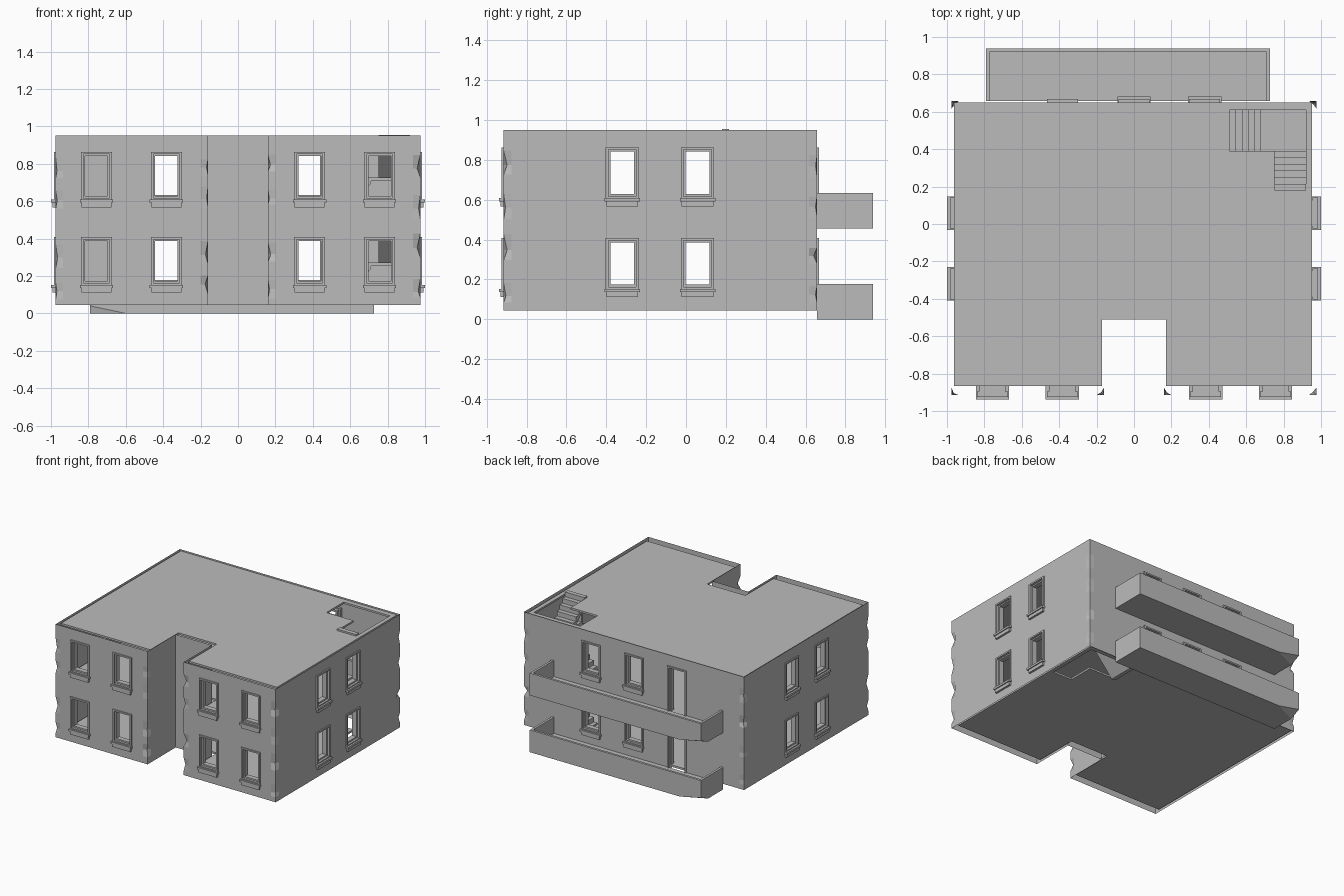
import bpy, bmesh, random
from mathutils import Vector, Matrix

random.seed(4)
if "Cube" in bpy.data.objects:
    bpy.data.objects.remove(bpy.data.objects["Cube"])

grey = bpy.data.materials.new("plain_grey")
grey.use_nodes = True
COLOUR = (0.5, 0.5, 0.5, 1)
grey.diffuse_color = COLOUR
grey.node_tree.nodes["Principled BSDF"].inputs["Base Color"].default_value = COLOUR

BASE, TOP, STOREY = 0.045, 0.95, 0.455
FLOORS = (BASE, BASE + STOREY)
EDGE = 0.04  # width of the worn corner strips


def finish(name, bm, recalc=True):
    if recalc:
        bmesh.ops.recalc_face_normals(bm, faces=bm.faces)
    mesh = bpy.data.meshes.new(name)
    bm.to_mesh(mesh)
    bm.free()
    mesh.materials.append(grey)
    ob = bpy.data.objects.new(name, mesh)
    bpy.context.collection.objects.link(ob)
    return ob


def box(bm, lo, hi, frame=Matrix()):
    lo, hi = Vector(lo), Vector(hi)
    m = frame @ Matrix.Translation((lo + hi) / 2) @ Matrix.Diagonal((*(hi - lo), 1))
    return bmesh.ops.create_cube(bm, size=1, matrix=m)["verts"]


def ring(bm, half, inner, z0, z1, iz0, iz1, n0, n1, frame):
    """Rectangular surround: two jambs, a head and a bottom rail."""
    for s in (-1, 1):
        a, b = sorted((s * half, s * inner))
        box(bm, (a, n0, z0), (b, n1, z1), frame)
    box(bm, (-inner, n0, iz1), (inner, n1, z1), frame)
    if iz0 > z0:
        box(bm, (-inner, n0, z0), (inner, n1, iz0), frame)


# Wall outline, counter-clockwise, with the entrance recess in the front
OUTLINE = [Vector((x, y, 0)) for x, y in (
    (-0.975, -0.915), (-0.16, -0.915), (-0.16, -0.56), (0.16, -0.56),
    (0.16, -0.915), (0.975, -0.915), (0.975, 0.658), (-0.975, 0.658))]
FRONT = [-0.757, -0.383, 0.383, 0.757]
SIDE = [-0.32, 0.058]
# Opening positions along each wall: (coordinate, is_door)
OPENINGS = {
    0: [(x, False) for x in FRONT[:2]], 4: [(x, False) for x in FRONT[2:]],
    5: [(y, False) for y in SIDE], 7: [(y, False) for y in SIDE],
    6: [(-0.383, True), (0.0, False), (0.378, False)]}
HOLE_HALF = 0.07

walls, trims, sills = bmesh.new(), bmesh.new(), bmesh.new()
count = len(OUTLINE)


def quad(points):
    walls.faces.new([walls.verts.new(p) for p in points])


for i, c in enumerate(OUTLINE):
    nxt, prev = OUTLINE[(i + 1) % count], OUTLINE[i - 1]
    d, din = (nxt - c).normalized(), (c - prev).normalized()
    out = Vector((d.y, -d.x, 0))
    length = (nxt - c).length

    # Flat wall panel, split in a grid that leaves the openings out
    holes = []
    for pos, door in OPENINGS.get(i, []):
        along = (pos - c.x) * d.x if abs(d.x) > 0.5 else (pos - c.y) * d.y
        for f in FLOORS:
            holes.append((along, f + (0.0 if door else 0.57), f, door))
    cells = [(u, f + (0.0 if door else 0.115), f + 0.355) for u, _, f, door in holes]
    us = sorted({EDGE, length - EDGE, *(u + s * HOLE_HALF for u, _, _ in cells for s in (-1, 1))})
    zs = sorted({BASE, TOP, *(z for cell in cells for z in cell[1:])})
    for u0, u1 in zip(us, us[1:]):
        for z0, z1 in zip(zs, zs[1:]):
            um, zm = (u0 + u1) / 2, (z0 + z1) / 2
            if any(abs(um - u) < HOLE_HALF and a < zm < b for u, a, b in cells):
                continue
            quad([c + d * u + Vector((0, 0, z))
                  for u, z in ((u0, z0), (u1, z0), (u1, z1), (u0, z1))])

    # Worn corner strip: chips pull the arris inwards on outer corners
    convex = din.cross(d).z > 0
    rows = [(BASE, 0)]
    for f in FLOORS:
        for h in (0.09, 0.28):
            mid = f + h + random.uniform(-0.03, 0.03)
            chip = random.uniform(0.006, 0.018) if convex else 0
            rows += [(mid - random.uniform(0.03, 0.06), 0), (mid, chip),
                     (mid + random.uniform(0.04, 0.08), 0)]
    rows.append((TOP, 0))
    for (z0, k0), (z1, k1) in zip(rows, rows[1:]):
        lo, hi = Vector((0, 0, z0)), Vector((0, 0, z1))
        m0, m1 = c + (d - din) * k0 + lo, c + (d - din) * k1 + hi
        a, b = c - din * EDGE, c + d * EDGE
        quad([a + lo, m0, m1, a + hi])
        quad([m0, b + lo, b + hi, m1])

    # Window and door surrounds, in a frame of (along, outward, up)
    for u, _, f, door in holes:
        o = c + d * u + Vector((0, 0, f))
        frame = Matrix(((d.x, out.x, 0, o.x), (d.y, out.y, 0, o.y),
                        (0, 0, 1, o.z), (0, 0, 0, 1)))
        low = 0.0 if door else 0.105
        ring(trims, 0.083, 0.07, low, 0.363, low and low + 0.012, 0.351, -0.02, 0.01, frame)
        ring(trims, 0.071, 0.06, low, 0.355, low and low + 0.024, 0.341, -0.048, -0.008, frame)
        if not door:
            box(sills, (-0.089, -0.048, 0.092), (0.089, 0.024, 0.108), frame)
            box(sills, (-0.08, -0.01, 0.066), (0.08, 0.016, 0.092), frame)

bmesh.ops.remove_doubles(walls, verts=walls.verts, dist=0.0001)
finish("outer_walls", walls, recalc=False)
finish("window_frames", trims)
finish("window_sills", sills)

# Ground floor, upper floor and roof slabs, each with the stairwell left open
SLAB = [(-0.963, -0.866), (-0.17, -0.866), (-0.17, -0.51), (0.17, -0.51),
        (0.17, -0.866), (0.953, -0.866), (0.953, 0.65), (-0.963, 0.65)]
WELL = [(0.51, 0.39), (0.75, 0.39), (0.75, 0.18), (0.92, 0.18), (0.92, 0.61), (0.51, 0.61)]


def slab(name, top):
    bm = bmesh.new()
    for loop in (SLAB, WELL):
        vs = [bm.verts.new((x, y, top - 0.0075)) for x, y in loop]
        for a, b in zip(vs, vs[1:] + vs[:1]):
            bm.edges.new((a, b))
    bmesh.ops.triangle_fill(bm, use_beauty=True, use_dissolve=False, edges=bm.edges[:])
    ob = finish(name, bm)
    thick = ob.modifiers.new("thickness", 'SOLIDIFY')
    thick.thickness, thick.offset = 0.015, 0


slab("ground_floor_slab", 0.07)
slab("upper_floor_slab", 0.498)
slab("roof_slab", 0.942)


# Stairs: two flights at right angles with a landing in each storey
def flight(bm, start, run, side, width, length, rise, steps=6):
    start, run, side = Vector(start), Vector(run), Vector(side)
    profile = [(0, 0)]
    for k in range(steps):
        profile += [(k * length / steps, (k + 1) * rise / steps),
                    ((k + 1) * length / steps, (k + 1) * rise / steps)]
    profile += [(length, rise - 0.035), (0.03, 0)]
    ends = []
    for w in (0, width):
        ends.append([bm.verts.new(start + run * s + side * w + Vector((0, 0, z)))
                     for s, z in profile])
    a, b = ends
    bm.faces.new(a)
    bm.faces.new(b)
    for k in range(len(a)):
        j = (k + 1) % len(a)
        bm.faces.new((a[k], a[j], b[j], b[k]))


for label, f in zip(("lower", "upper"), FLOORS):
    bm = bmesh.new()
    half = STOREY / 2
    flight(bm, (0.51, 0.39, f), (1, 0, 0), (0, 1, 0), 0.22, 0.2, half)
    box(bm, (0.71, 0.39, f + half - 0.02), (0.92, 0.61, f + half))
    flight(bm, (0.75, 0.39, f + half), (0, -1, 0), (1, 0, 0), 0.17, 0.21, half)
    finish(label + "_stairs", bm)

# Balconies: solid trays open towards the wall, one lower corner broken off
WALL_Y, OUTER_Y = 0.658, 0.938
for label, z in (("lower", 0.0), ("upper", STOREY)):
    bm = bmesh.new()
    box(bm, (-0.79, WALL_Y, z), (0.728, OUTER_Y, z + 0.178))
    bm.normal_update()
    top = max(bm.faces, key=lambda face: face.calc_center_median().z)
    bmesh.ops.inset_region(bm, faces=[top], thickness=0.026)
    well = bmesh.ops.extrude_face_region(bm, geom=[top])
    floor = [v for v in well["geom"] if isinstance(v, bmesh.types.BMVert)]
    if top.is_valid:
        bm.faces.remove(top)
    for v in floor:
        v.co.z = z + 0.048
    for v in bm.verts:
        if v.co.y < WALL_Y + 0.05:
            v.co.y = WALL_Y
    open_side = [face for face in bm.faces if all(v.co.y < WALL_Y + 0.001 for v in face.verts)]
    bmesh.ops.delete(bm, geom=open_side, context='FACES')
    bmesh.ops.recalc_face_normals(bm, faces=bm.faces)
    p = Vector((-0.79, OUTER_Y, z + 0.04))
    q, r = Vector((-0.6, OUTER_Y, z)), Vector((-0.79, OUTER_Y - 0.09, z))
    normal = (q - p).cross(r - p)
    if normal.z > 0:
        normal.negate()
    cut = bmesh.ops.bisect_plane(bm, geom=bm.verts[:] + bm.edges[:] + bm.faces[:],
                                 plane_co=p, plane_no=normal, clear_outer=True)
    rim = [e for e in cut["geom_cut"] if isinstance(e, bmesh.types.BMEdge)]
    bmesh.ops.edgeloop_fill(bm, edges=rim)
    finish(label + "_balcony", bm)
